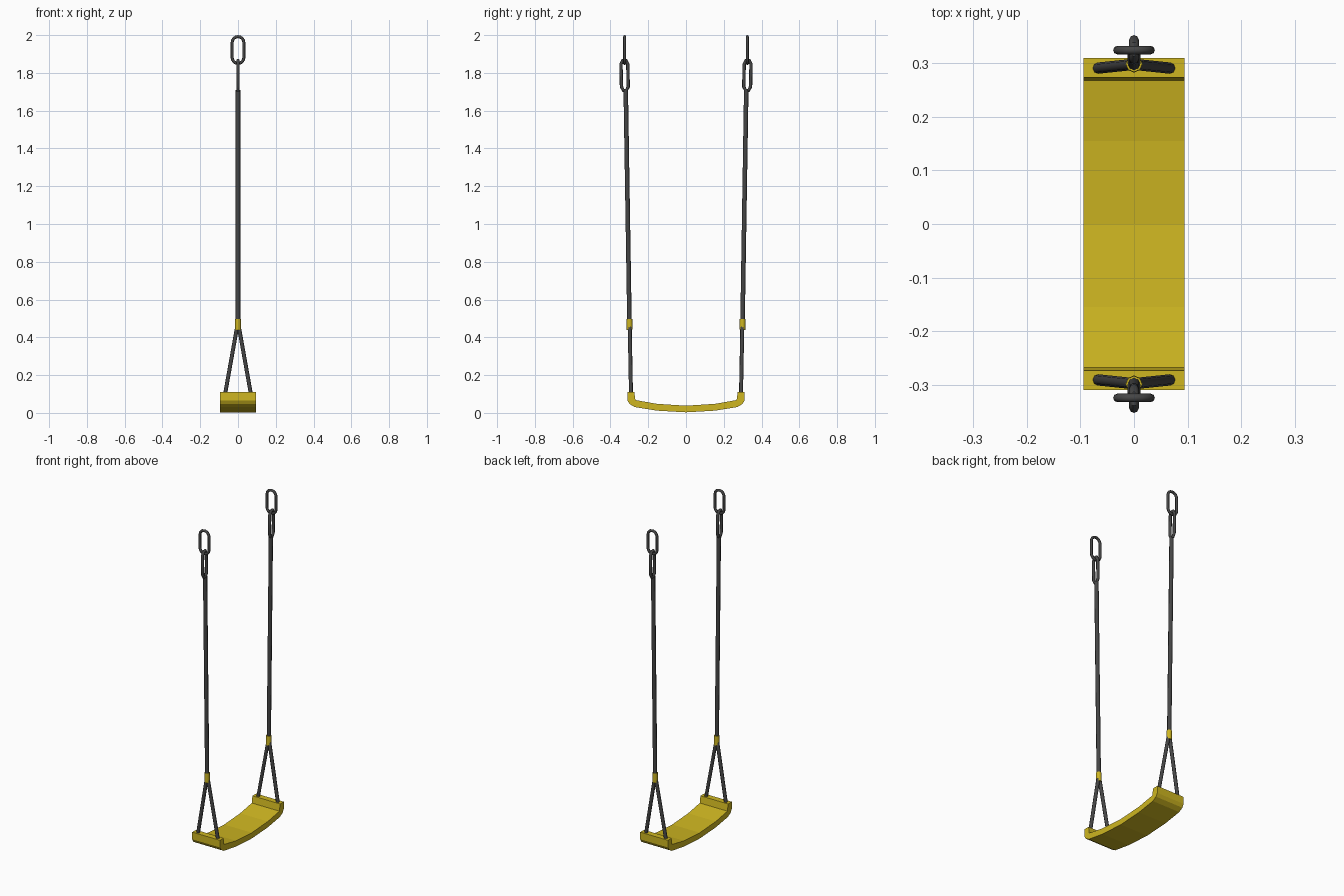
import bpy, bmesh, math
from mathutils import Vector

if "Cube" in bpy.data.objects:
    bpy.data.objects.remove(bpy.data.objects["Cube"])


def material(name, color):
    m = bpy.data.materials.new(name)
    m.diffuse_color = (*color, 1)
    m.use_nodes = True
    m.node_tree.nodes["Principled BSDF"].inputs["Base Color"].default_value = m.diffuse_color
    return m


YELLOW = material("yellow_plastic", (0.62, 0.47, 0.015))
DARK = material("dark_metal", (0.06, 0.06, 0.06))


def tube(name, pts, radius, mat, closed=False):
    """Round bar swept along a path, turned into a mesh."""
    cu = bpy.data.curves.new(name, 'CURVE')
    cu.dimensions = '3D'
    cu.bevel_depth = radius
    cu.bevel_resolution = 2
    cu.use_fill_caps = not closed
    sp = cu.splines.new('POLY')
    sp.points.add(len(pts) - 1)
    for p, co in zip(sp.points, pts):
        p.co = (*co, 1)
    sp.use_cyclic_u = closed
    ob = bpy.data.objects.new(name, cu)
    bpy.context.collection.objects.link(ob)
    bpy.ops.object.select_all(action='DESELECT')
    ob.select_set(True)
    bpy.context.view_layer.objects.active = ob
    bpy.ops.object.convert(target='MESH')
    ob = bpy.context.object
    ob.data.materials.clear()
    ob.data.materials.append(mat)
    bpy.ops.object.shade_smooth_by_angle(angle=math.radians(50))
    return ob


def stadium(center, axis, half_w, half_h, steps):
    """Chain link outline: two half circles joined by straight sides."""
    c, a, up = Vector(center), Vector(axis), Vector((0, 0, 1))
    pts = []
    for sign in (1, -1):
        for i in range(steps + 1):
            t = math.pi * i / steps
            pts.append(c + a * (sign * half_w * math.cos(t))
                       + up * sign * (half_h - half_w + half_w * math.sin(t)))
    return pts


# Seat: curved strip with upturned lips, extruded across x
half = [(0, 0.038), (0.155, 0.048), (0.268, 0.068), (0.274, 0.11),
        (0.31, 0.11), (0.31, 0.066), (0.299, 0.047), (0.272, 0.031),
        (0.155, 0.012), (0, 0.003)]
profile = half + [(-y, z) for y, z in reversed(half[1:-1])]
bm = bmesh.new()
face = bm.faces.new([bm.verts.new((-0.094, y, z)) for y, z in profile])
ext = bmesh.ops.extrude_face_region(bm, geom=[face])
bmesh.ops.translate(bm, vec=(0.188, 0, 0),
                    verts=[v for v in ext["geom"] if isinstance(v, bmesh.types.BMVert)])
bmesh.ops.recalc_face_normals(bm, faces=bm.faces)
me = bpy.data.meshes.new("seat")
bm.to_mesh(me)
bm.free()
me.materials.append(YELLOW)
bpy.context.collection.objects.link(bpy.data.objects.new("seat", me))

for label, s in (("front", -1), ("back", 1)):
    # Hanging links at the top
    tube(label + "_top_link", stadium((0, s * 0.325, 1.921), (1, 0, 0), 0.031, 0.071, 8),
         0.008, DARK, True)
    # Longer link with chamfered corners
    chamfer = [(0.018, 0.06), (0.008, 0.08), (-0.008, 0.08), (-0.018, 0.06)]
    loop = chamfer + [(-y, -z) for y, z in chamfer]
    tube(label + "_lower_link", [(0, s * 0.325 + y - s * z * -0.02, 1.787 + z) for y, z in loop],
         0.009, DARK, True)
    # Main rope and its clamp
    tube(label + "_rope", [(0, s * 0.319, 1.71), (0, s * 0.299, 0.46)], 0.012, DARK)
    tube(label + "_clamp", [(0, s * 0.2985, 0.44), (0, s * 0.2995, 0.497)], 0.0155, YELLOW)
    # Splayed ropes down to the seat lip
    for side, x in (("left", -1), ("right", 1)):
        tube(f"{label}_{side}_seat_rope",
             [(x * 0.004, s * 0.298, 0.46), (x * 0.07, s * 0.291, 0.09)], 0.0105, DARK)
